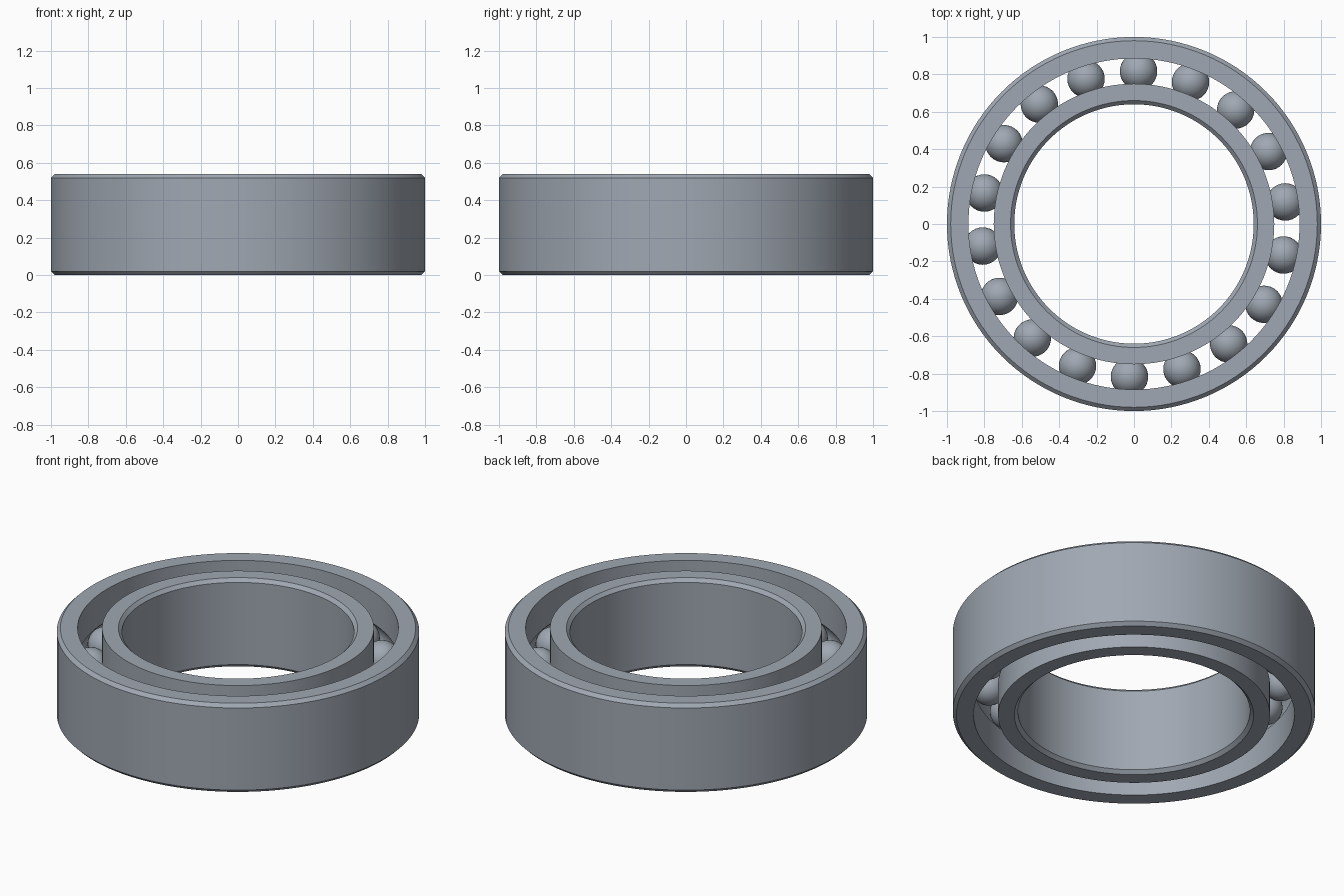
import bpy, bmesh, math
from mathutils import Matrix

cube = bpy.data.objects.get("Cube")
if cube:
    bpy.data.objects.remove(cube, do_unlink=True)

HEIGHT, CHAMFER = 0.54, 0.02
BALLS, BALL_RADIUS, PITCH_RADIUS = 18, 0.1, 0.817
GROOVE_RADIUS = 0.102
MID = HEIGHT / 2

steel = bpy.data.materials.new("brushed_steel")
steel.use_nodes = True
colour = (0.35, 0.39, 0.445, 1)
steel.diffuse_color = colour
bsdf = next(n for n in steel.node_tree.nodes if n.type == 'BSDF_PRINCIPLED')
bsdf.inputs["Base Color"].default_value = colour


def finish(name, bm):
    """Turn a bmesh into a smooth shaded steel object."""
    bmesh.ops.recalc_face_normals(bm, faces=bm.faces[:])
    mesh = bpy.data.meshes.new(name)
    bm.to_mesh(mesh)
    bm.free()
    mesh.materials.append(steel)
    obj = bpy.data.objects.new(name, mesh)
    bpy.context.collection.objects.link(obj)
    bpy.ops.object.select_all(action='DESELECT')
    obj.select_set(True)
    bpy.context.view_layer.objects.active = obj
    bpy.ops.object.shade_smooth_by_angle(angle=math.radians(30))
    return obj


def race(name, plain, grooved, segments=128):
    """Lathe a ring with a chamfered plain wall and a grooved ball track."""
    side = 1 if plain > grooved else -1
    profile = [(grooved, 0), (plain - side * CHAMFER, 0), (plain, CHAMFER),
               (plain, HEIGHT - CHAMFER), (plain - side * CHAMFER, HEIGHT),
               (grooved, HEIGHT)]
    # Circular ball track, from its upper lip to its lower lip
    half = math.acos(abs(grooved - PITCH_RADIUS) / GROOVE_RADIUS)
    for i in range(13):
        a = half * (1 - i / 6)
        profile.append((PITCH_RADIUS + side * GROOVE_RADIUS * math.cos(a),
                        MID + GROOVE_RADIUS * math.sin(a)))

    bm = bmesh.new()
    verts = [bm.verts.new((r, 0, z)) for r, z in profile]
    edges = [bm.edges.new((v, verts[i - 1])) for i, v in enumerate(verts)]
    bmesh.ops.spin(bm, geom=verts + edges, axis=(0, 0, 1), cent=(0, 0, 0),
                   angle=math.tau, steps=segments, use_merge=True)
    bmesh.ops.remove_doubles(bm, verts=bm.verts[:], dist=0.0001)
    return finish(name, bm)


# Outer and inner rings
race("outer_race", 1.0, 0.885)
race("inner_race", 0.64, 0.75)

# Balls evenly spaced around the track
for i in range(BALLS):
    angle = math.radians(8.3) + i * math.tau / BALLS
    spot = Matrix.Translation((PITCH_RADIUS * math.cos(angle),
                               PITCH_RADIUS * math.sin(angle), MID))
    bm = bmesh.new()
    bmesh.ops.create_uvsphere(bm, u_segments=32, v_segments=20,
                              radius=BALL_RADIUS, matrix=spot)
    finish(f"ball_{i + 1}", bm)
